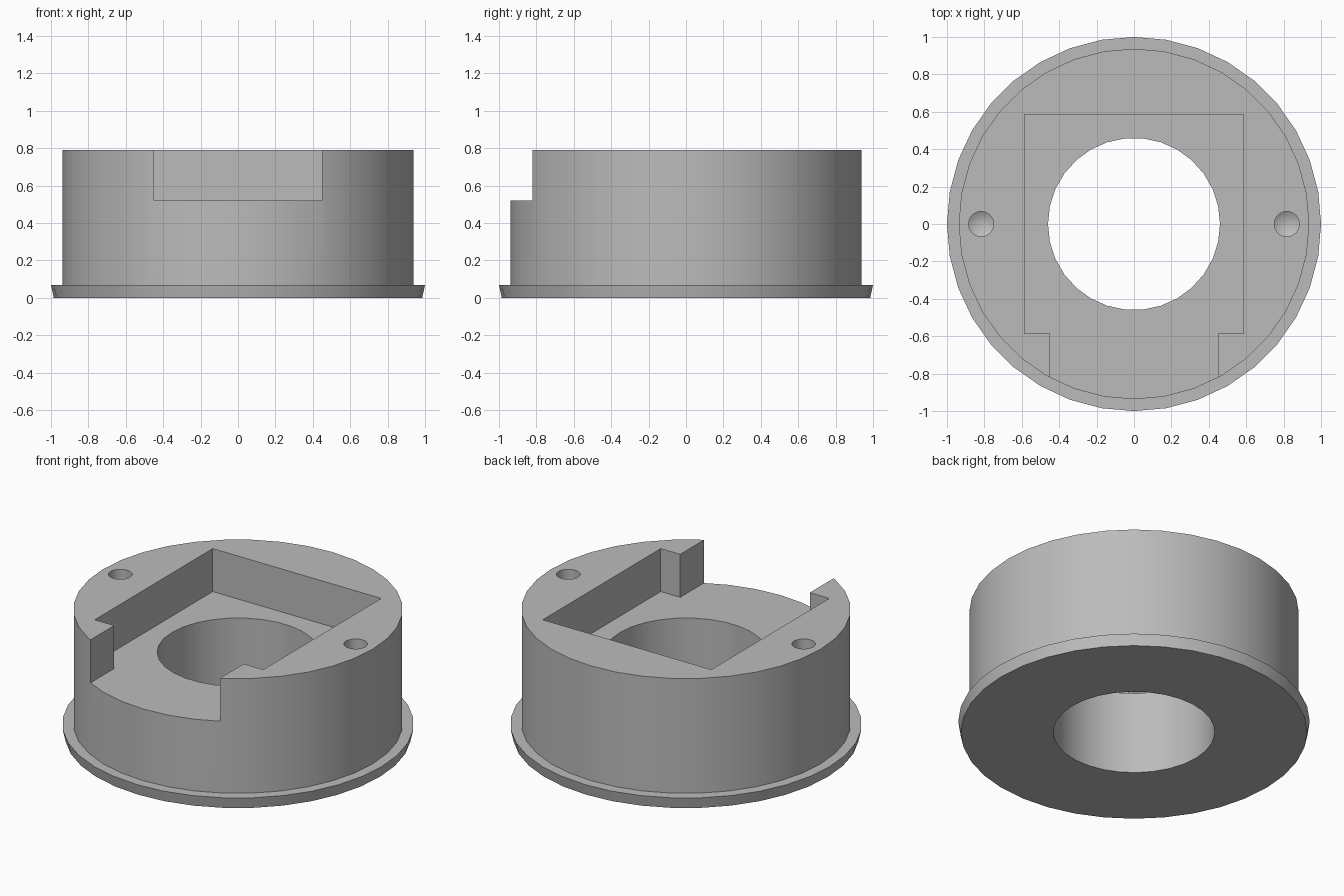
import bpy, bmesh, math

if "Cube" in bpy.data.objects:
    bpy.data.objects.remove(bpy.data.objects["Cube"], do_unlink=True)

GREY = (0.5, 0.5, 0.5, 1)
TOP, FLOOR, FLANGE = 0.79, 0.52, 0.07

grey = bpy.data.materials.new("plain grey")
grey.use_nodes = True
grey.diffuse_color = GREY
grey.node_tree.nodes["Principled BSDF"].inputs["Base Color"].default_value = GREY


def make_object(name, bm):
    bmesh.ops.recalc_face_normals(bm, faces=bm.faces)
    mesh = bpy.data.meshes.new(name)
    bm.to_mesh(mesh)
    bm.free()
    mesh.materials.append(grey)
    obj = bpy.data.objects.new(name, mesh)
    bpy.context.collection.objects.link(obj)
    return obj


def revolve(name, profile, sides, x=0):
    """Closed solid turned about a vertical axis; profile is (radius, z) from bottom to top."""
    bm = bmesh.new()
    rings = []
    for r, z in profile:
        if r == 0:
            rings.append([bm.verts.new((x, 0, z))] * sides)
        else:
            angles = [math.tau * i / sides for i in range(sides)]
            rings.append([bm.verts.new((x + r * math.cos(a), r * math.sin(a), z)) for a in angles])
    for low, high in zip(rings, rings[1:]):
        for i in range(sides):
            j = (i + 1) % sides
            bm.faces.new(dict.fromkeys((low[i], low[j], high[j], high[i])))
    for ring in (rings[0], rings[-1]):
        if ring[0] is not ring[1]:
            bm.faces.new(ring)
    return make_object(name, bm)


def cut(target, cutter):
    mod = target.modifiers.new("cut", "BOOLEAN")
    mod.operation = "DIFFERENCE"
    mod.solver = "EXACT"
    mod.object = cutter
    bpy.context.view_layer.objects.active = target
    bpy.ops.object.modifier_apply(modifier=mod.name)
    bpy.data.objects.remove(cutter, do_unlink=True)


# Round housing with a flared base flange
housing = revolve("round_housing", [(0.985, 0), (1, FLANGE), (0.937, FLANGE), (0.937, TOP)], 36)

# Square pocket with a slot open to the front
half = [(0.45, -1.2), (0.45, -0.585), (0.585, -0.585), (0.585, 0.585)]
outline = half + [(-x, y) for x, y in reversed(half)]
bm = bmesh.new()
base = bm.faces.new([bm.verts.new((x, y, FLOOR)) for x, y in outline])
raised = bmesh.ops.extrude_face_region(bm, geom=[base])["geom"]
bmesh.ops.translate(bm, vec=(0, 0, 1), verts=[v for v in raised if isinstance(v, bmesh.types.BMVert)])
cut(housing, make_object("pocket_cutter", bm))

# Central through hole
cut(housing, revolve("bore_cutter", [(0.46, -0.5), (0.46, 1.5)], 30))

# Two drilled screw holes with conical ends
for side in (-1, 1):
    drill = [(0, 0.35), (0.067, 0.39), (0.067, 1)]
    cut(housing, revolve("drill_cutter", drill, 24, side * 0.817))

# Smooth round walls, sharp edges
bpy.ops.object.select_all(action="DESELECT")
housing.select_set(True)
bpy.context.view_layer.objects.active = housing
bpy.ops.object.shade_smooth_by_angle(angle=math.radians(30))
